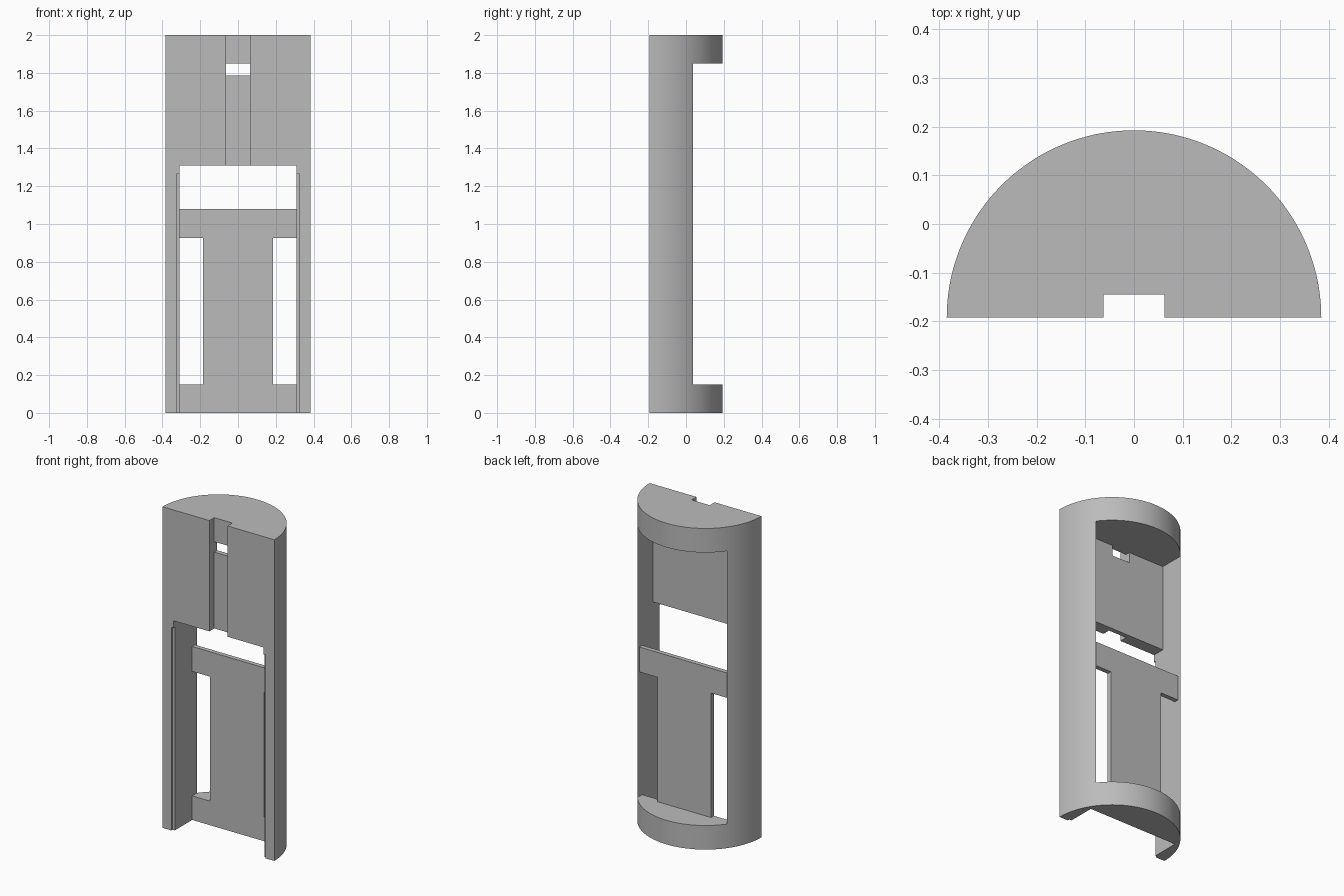
import bpy, bmesh, math

if "Cube" in bpy.data.objects:
    bpy.data.objects.remove(bpy.data.objects["Cube"], do_unlink=True)

RADIUS = 0.385
FRONT = -RADIUS / 2      # flat front face
HEIGHT = 2.0
INNER = 0.309            # half width of the opening between the side rails
BACK = 0.5               # beyond the curved back
OUT = FRONT - 0.1        # beyond the flat front

grey = bpy.data.materials.new("plain_grey")
grey.use_nodes = True
colour = (0.5, 0.5, 0.5, 1)
grey.diffuse_color = colour
grey.node_tree.nodes["Principled BSDF"].inputs["Base Color"].default_value = colour


def add_object(name, bm):
    bmesh.ops.recalc_face_normals(bm, faces=bm.faces)
    mesh = bpy.data.meshes.new(name)
    bm.to_mesh(mesh)
    bm.free()
    obj = bpy.data.objects.new(name, mesh)
    obj.data.materials.append(grey)
    bpy.context.collection.objects.link(obj)
    return obj


def half_cylinder(name, segments=72):
    bm = bmesh.new()
    ring = [bm.verts.new((RADIUS * math.cos(math.pi * i / segments),
                          FRONT + RADIUS * math.sin(math.pi * i / segments), 0))
            for i in range(segments + 1)]
    base = bm.faces.new(ring)
    top = bmesh.ops.extrude_face_region(bm, geom=[base])["geom"]
    bmesh.ops.translate(bm, vec=(0, 0, HEIGHT),
                        verts=[v for v in top if isinstance(v, bmesh.types.BMVert)])
    return add_object(name, bm)


def cut(body, x, y, z):
    """Cut a box, given as (min, max) ranges, out of the body."""
    bm = bmesh.new()
    bmesh.ops.create_cube(bm, size=1)
    for v in bm.verts:
        v.co = [r[0] if c < 0 else r[1] for r, c in zip((x, y, z), v.co)]
    cutter = add_object("cutter", bm)
    cutter.hide_render = True
    mod = body.modifiers.new("cut", "BOOLEAN")
    mod.operation = "DIFFERENCE"
    mod.solver = "EXACT"
    mod.object = cutter
    bpy.context.view_layer.objects.active = body
    bpy.ops.object.modifier_apply(modifier=mod.name)
    bpy.data.objects.remove(cutter, do_unlink=True)


housing = half_cylinder("half_round_housing")
opening = (-INNER, INNER)

# Back pocket behind the upper panel, then behind the lower panel
cut(housing, opening, (-0.115, BACK), (1.2, 1.85))
cut(housing, opening, (0.018, BACK), (0.15, 1.25))

# Front recess down to the base, and the window between the panels
cut(housing, opening, (OUT, -0.01), (-0.1, 1.31))
cut(housing, opening, (OUT, BACK), (1.08, 1.31))

# Shallow step along the front edges of the recess
cut(housing, (-0.325, 0.325), (OUT, FRONT + 0.013), (-0.1, 1.265))

# Side windows that leave the T-shaped lower panel
for side in (-1, 1):
    cut(housing, sorted((side * 0.185, side * INNER)), (OUT, BACK), (0.15, 0.925))

# Groove down the upper front, with a slot through the panel
groove = (-0.0625, 0.0625)
cut(housing, groove, (OUT, FRONT + 0.048), (1.25, HEIGHT + 0.1))
cut(housing, groove, (OUT, 0), (1.785, 1.85))

# Smooth curved back with sharp edges
bpy.ops.object.select_all(action="DESELECT")
housing.select_set(True)
bpy.context.view_layer.objects.active = housing
bpy.ops.object.shade_smooth_by_angle(angle=math.radians(30))
